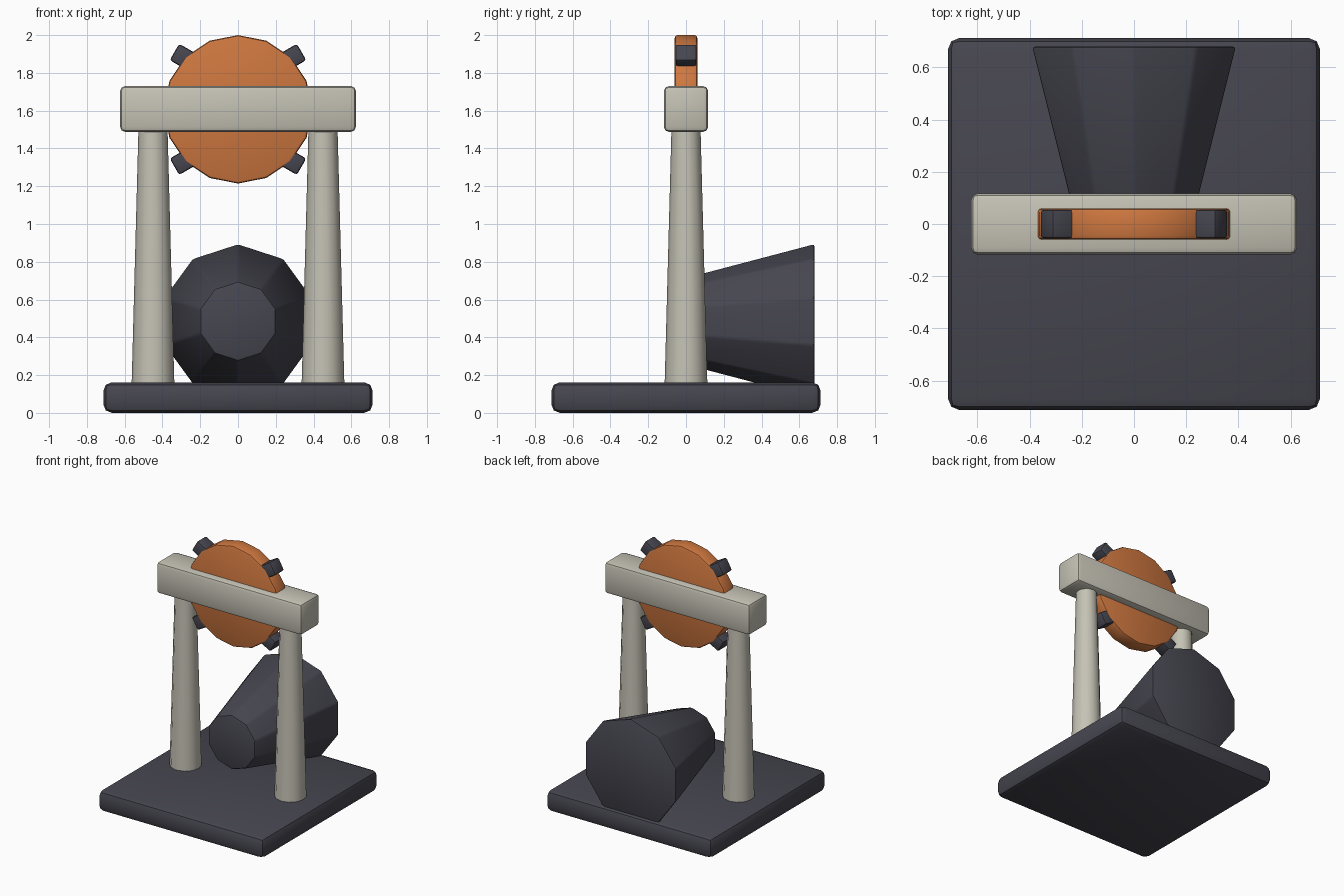
import bpy
from math import radians, cos, sin

if "Cube" in bpy.data.objects:
    bpy.data.objects.remove(bpy.data.objects["Cube"])


def make_material(name, rgb):
    mat = bpy.data.materials.new(name)
    mat.use_nodes = True
    mat.diffuse_color = (*rgb, 1)
    mat.node_tree.nodes["Principled BSDF"].inputs["Base Color"].default_value = (*rgb, 1)
    return mat


charcoal = make_material("charcoal", (0.062, 0.061, 0.080))
stone = make_material("pale stone", (0.56, 0.54, 0.46))
orange = make_material("orange", (0.62, 0.185, 0.05))


def finish(name, mat, bevel):
    """Name, colour, bevel and shade the active object."""
    obj = bpy.context.object
    obj.name = obj.data.name = name
    obj.data.materials.append(mat)
    bpy.ops.object.transform_apply(location=False, rotation=True, scale=True)
    if bevel:
        mod = obj.modifiers.new("soft_edges", "BEVEL")
        mod.width = bevel
        mod.segments = 2
        mod.limit_method = "ANGLE"
        mod.angle_limit = radians(30)
        bpy.ops.object.modifier_apply(modifier=mod.name)
    bpy.ops.object.shade_smooth_by_angle(angle=radians(30))
    return obj


def box(name, mat, size, loc, bevel, tilt=0):
    bpy.ops.mesh.primitive_cube_add(size=1, location=loc, rotation=(0, tilt, 0))
    bpy.context.object.scale = size
    return finish(name, mat, bevel)


def cone(name, mat, sides, r1, r2, depth, loc, bevel, lean=0):
    bpy.ops.mesh.primitive_cone_add(vertices=sides, radius1=r1, radius2=r2, depth=depth,
                                    location=loc, rotation=(lean, 0, 0))
    return finish(name, mat, bevel)


# Base slab
box("base", charcoal, (1.426, 1.426, 0.162), (0, 0, 0.081), 0.045)

# Tapered posts and the crossbeam
for side, x in (("left", 0.45), ("right", -0.45)):
    cone(side + "_post", stone, 12, 0.114, 0.076, 1.42, (x, 0, 0.83), 0)
box("crossbeam", stone, (1.248, 0.234, 0.242), (0, 0, 1.609), 0.026)

# Wheel with four pegs
cone("wheel", orange, 16, 0.393, 0.393, 0.12, (0, 0, 1.607), 0.015, radians(90))
for name, angle in (("upper_left", 45), ("upper_right", 135),
                    ("lower_right", 225), ("lower_left", 315)):
    a = radians(angle)
    up, out = (1 if sin(a) > 0 else -1), (1 if cos(a) > 0 else -1)
    box(name + "_peg", charcoal, (0.14, 0.112, 0.1),
        (0.39 * cos(a), 0, 1.607 + 0.38 * sin(a)), 0.013, radians(-30) * up * out)

# Flared horn, wide end at the back
cone("horn", charcoal, 10, 0.41, 0.21, 0.76, (0, 0.3, 0.485), 0.012, radians(90))
